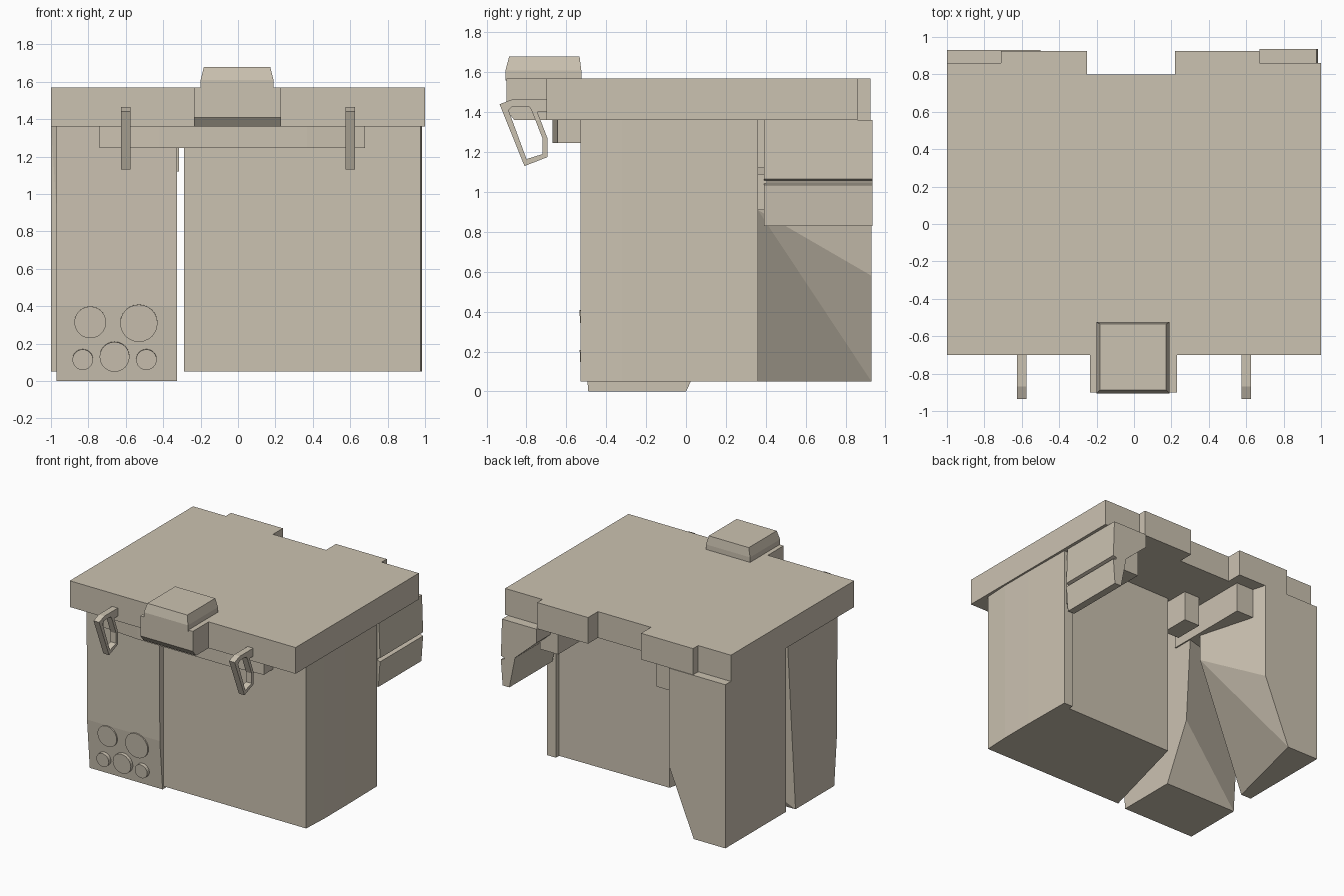
import bpy, bmesh, math
from mathutils import Matrix

cube = bpy.data.objects.get("Cube")
if cube:
    bpy.data.objects.remove(cube, do_unlink=True)

tan = bpy.data.materials.new("warm_beige")
tan.use_nodes = True
COLOUR = (0.60, 0.54, 0.44, 1)
tan.diffuse_color = COLOUR
tan.node_tree.nodes["Principled BSDF"].inputs["Base Color"].default_value = COLOUR


def finish(name, bm):
    bmesh.ops.recalc_face_normals(bm, faces=bm.faces[:])
    mesh = bpy.data.meshes.new(name)
    bm.to_mesh(mesh)
    bm.free()
    mesh.materials.append(tan)
    obj = bpy.data.objects.new(name, mesh)
    bpy.context.collection.objects.link(obj)
    return obj


def place(axis, p, d):
    """Put a 2D profile point p at depth d along the given axis."""
    u, v = p
    return {"x": (d, u, v), "y": (u, d, v), "z": (u, v, d)}[axis]


def prism(name, axis, profile, start, end):
    bm = bmesh.new()
    a = [bm.verts.new(place(axis, p, start)) for p in profile]
    b = [bm.verts.new(place(axis, p, end)) for p in profile]
    bm.faces.new(a)
    bm.faces.new(b)
    for i in range(len(a)):
        j = (i + 1) % len(a)
        bm.faces.new((a[i], a[j], b[j], b[i]))
    return finish(name, bm)


def ring(name, outer, inner, start, end):
    """Closed loop frame extruded along x."""
    bm = bmesh.new()
    loops = [[bm.verts.new(place("x", p, d)) for p in prof]
             for prof, d in ((outer, start), (outer, end), (inner, end), (inner, start))]
    n = len(outer)
    for k in range(4):
        a, b = loops[k], loops[(k + 1) % 4]
        for i in range(n):
            j = (i + 1) % n
            bm.faces.new((a[i], a[j], b[j], b[i]))
    return finish(name, bm)


def hull(name, points):
    bm = bmesh.new()
    for p in points:
        bm.verts.new(p)
    bmesh.ops.convex_hull(bm, input=bm.verts[:])
    bmesh.ops.dissolve_limit(bm, angle_limit=math.radians(2),
                             verts=bm.verts[:], edges=bm.edges[:])
    return finish(name, bm)


def box(name, x, y, z):
    return prism(name, "z", [(x[0], y[0]), (x[1], y[0]), (x[1], y[1]), (x[0], y[1])], *z)


# Top slab with stepped back edge
prism("lid", "z", [(-1, -.7), (1, -.7), (1, .86), (.67, .86), (.67, .925), (.22, .925),
                   (.22, .8), (-.25, .8), (-.25, .925), (-.71, .925), (-.71, .86), (-1, .86)],
      1.36, 1.57)

# Main body with softly bowed outer side
prism("main_body", "z", [(-.29, -.53), (.975, -.53), (.985, -.32), (.985, -.05), (.98, .36),
                         (.9, .36), (.9, .32), (-.07, .31)], .05, 1.36)

# Side front panel, leaning in at the bottom, oblique at the back
L, R = -.97, -.325
hull("front_panel", [(x, y, z) for x in (L, R) for y, z in ((-.53, 1.36), (-.525, .4), (-.49, 0), (0, 0))]
     + [(L, 0, .47), (R, .22, .45), (L, .1, 1.36), (R, .28, 1.36)])

# Tapered rear leg
hull("rear_leg", [(-1, .93, 1.36), (-.5, .93, 1.36), (-.34, .36, 1.36), (-1, .16, 1.36),
                  (-.5, .93, .58), (-.34, .36, .91),
                  (-1, .93, .05), (-.72, .93, .05), (-.91, .16, .05), (-1, .16, .05)])

# Drawer unit with a groove on its outer side and a sloped inner side
prism("drawer_unit", "y", [(.975, 1.36), (.985, 1.065), (.955, 1.055), (.955, 1.045), (.985, 1.035),
                           (.97, .83), (.91, .83), (.86, 1.08), (.67, 1.25), (.67, 1.36)], .39, .935)
box("drawer_bracket", (.86, .96), (.34, .40), (.91, 1.09))

# Supports under the lid
box("drawer_rail", (.6, .76), (.40, .76), (1.11, 1.36))
box("rear_rail", (-.47, -.315), (.1, .82), (1.12, 1.36))
box("rear_block", (-.24, -.1), (.23, .47), (1.12, 1.36))
prism("front_rail", "z", [(-.74, -.52), (-.74, -.645), (-.42, -.67), (.37, -.67),
                          (.68, -.645), (.68, -.52)], 1.245, 1.36)

# Front latch housing and its raised cap
prism("latch_housing", "x", [(-.7, 1.57), (-.9, 1.57), (-.9, 1.41), (-.86, 1.36), (-.69, 1.36)], -.235, .23)
hull("latch_cap", [(x, y, z) for z, inset in ((1.56, 0), (1.61, 0), (1.68, .018))
                   for x in (-.2 + inset, .19 - inset) for y in (-.905 + inset, -.525 - inset / 2)])

# Pair of hanging loop handles
outer = [(-.935, 1.44), (-.87, 1.465), (-.69, 1.465), (-.69, 1.40), (-.745, 1.40),
         (-.695, 1.27), (-.695, 1.175), (-.81, 1.13)]
inner = [(-.89, 1.41), (-.87, 1.43), (-.80, 1.43), (-.785, 1.425), (-.775, 1.41),
         (-.72, 1.27), (-.72, 1.19), (-.80, 1.165)]
for side, x in (("right", -.6), ("left", .6)):
    ring(side + "_handle", outer, inner, x - .025, x + .025)

# Round buttons sinking into the leaning panel
for i, (x, z, r) in enumerate([(-.79, .315, .085), (-.53, .31, .1), (-.83, .115, .055),
                               (-.66, .13, .08), (-.49, .115, .055)]):
    bm = bmesh.new()
    spin = Matrix.Translation((x, -.51, z)) @ Matrix.Rotation(math.radians(94), 4, "X")
    bmesh.ops.create_cone(bm, cap_ends=True, segments=24, radius1=r, radius2=r, depth=.036, matrix=spin)
    finish(f"round_button_{i + 1}", bm)
